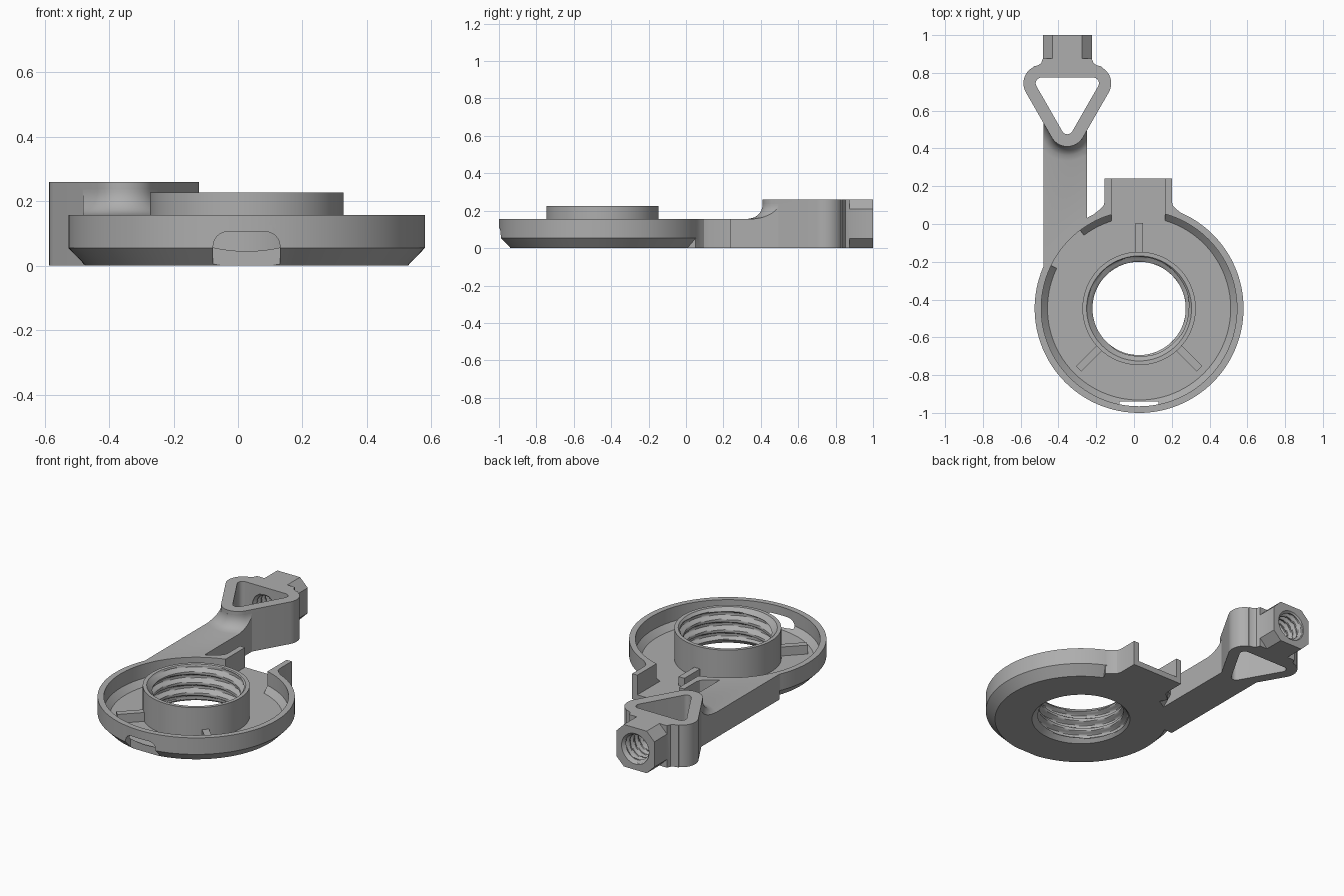
import bpy, bmesh
from math import cos, sin, tau, pi, sqrt, radians

if "Cube" in bpy.data.objects:
    bpy.data.objects.remove(bpy.data.objects["Cube"])

grey = bpy.data.materials.new("matte grey")
grey.use_nodes = True
colour = (0.42, 0.42, 0.42, 1)
grey.diffuse_color = colour
grey.node_tree.nodes["Principled BSDF"].inputs["Base Color"].default_value = colour

DISH = (0.027, -0.447)
HEAD_X = -0.353
FLOOR, RIM, TOP = 0.035, 0.157, 0.26


def loft(name, rings):
    """Closed solid through rings that have equal point counts."""
    bm = bmesh.new()
    loops = [[bm.verts.new(p) for p in ring] for ring in rings]
    n = len(loops[0])
    for a, b in zip(loops, loops[1:]):
        for i in range(n):
            j = (i + 1) % n
            bm.faces.new((a[i], a[j], b[j], b[i]))
    bm.faces.new(loops[0][::-1])
    bm.faces.new(loops[-1])
    bmesh.ops.recalc_face_normals(bm, faces=bm.faces)
    mesh = bpy.data.meshes.new(name)
    bm.to_mesh(mesh)
    bm.free()
    mesh.materials.append(grey)
    ob = bpy.data.objects.new(name, mesh)
    bpy.context.collection.objects.link(ob)
    return ob


def prism(name, points, z0, z1):
    return loft(name, [[(x, y, z) for x, y in points] for z in (z0, z1)])


def box(name, x0, x1, y0, y1, z0, z1):
    return prism(name, [(x0, y0), (x1, y0), (x1, y1), (x0, y1)], z0, z1)


def arc(cx, cy, r, start, end, n):
    step = radians(end - start) / n
    return [(cx + r * cos(radians(start) + i * step),
             cy + r * sin(radians(start) + i * step)) for i in range(n + 1)]


def lathe(name, profile, n=128):
    """Turned solid about the dish axis from (radius, z) pairs."""
    return loft(name, [[(x, y, z) for x, y in arc(*DISH, r, 0, 360, n)[:-1]]
                       for r, z in profile])


def thread(name, crest, depth, pitch, start, end, flare, place, steps, n=72):
    """Cutter for a threaded bore; flare(t) gives the least radius at t."""
    rings = []
    for k in range(steps + 1):
        t = start + (end - start) * k / steps
        ring = []
        for i in range(n):
            a = tau * i / n
            wave = max(-1, min(1, 1.5 * cos(tau * t / pitch - a)))
            r = max(crest + depth * (0.5 + 0.5 * wave), flare(t))
            ring.append(place(r * cos(a), r * sin(a), t))
        rings.append(ring)
    ob = loft(name, rings)
    bm = bmesh.new()
    bm.from_mesh(ob.data)
    bmesh.ops.triangulate(bm, faces=[f for f in bm.faces if len(f.verts) == 4])
    bm.to_mesh(ob.data)
    bm.free()
    return ob


def combine(target, operation, *tools):
    for tool in tools:
        mod = target.modifiers.new("join", "BOOLEAN")
        mod.operation, mod.solver, mod.object = operation, "EXACT", tool
        bpy.context.view_layer.update()
        graph = bpy.context.evaluated_depsgraph_get()
        mesh = bpy.data.meshes.new_from_object(target.evaluated_get(graph))
        target.modifiers.clear()
        target.data = mesh
        bpy.data.objects.remove(tool)


def rounded_triangle(r):
    """Triangle pointing to the front, with corners of radius r."""
    return (arc(HEAD_X + 0.1375, 0.745, r, -30, 90, 12)
            + arc(HEAD_X - 0.1375, 0.745, r, 90, 210, 12)
            + arc(HEAD_X, 0.505, r, 210, 330, 16))


# Dish with chamfered underside, arm, and back neck with filleted roots
body = lathe("bracket_body", [(0.5, 0), (0.553, 0.055), (0.553, RIM)])
neck_side = [(0.2, 0.24), (0.2, 0.12), (0.207, 0.095), (0.225, 0.078), (0.26, 0.05)]
neck = [(x - 0.0225, y) for x, y in neck_side]
neck = neck + [(0.2, -0.02)]
outline = [(0.0225 + x, y) for x, y in neck] + [(0.0225 - x, y) for x, y in reversed(neck)]
combine(body, "UNION",
        prism("neck", outline, 0, RIM),
        box("arm", -0.48, -0.25, -0.23, 0.55, 0, RIM))

# Hollow of the dish, straight wall beside the arm, neck channel, front notch
notch = [(-0.077, -0.05)] + [(0.13, -0.05)] + arc(0.085, 0.06, 0.045, 0, 90, 8) \
    + arc(-0.032, 0.06, 0.045, 90, 180, 8)
combine(body, "DIFFERENCE",
        lathe("hollow", [(0.485, FLOOR), (0.518, 0.07), (0.518, 0.4)]),
        prism("arm_pocket", [DISH] + arc(*DISH, 0.518, 127, 154, 12), FLOOR, 0.4),
        box("neck_channel", -0.12, 0.165, -0.1, 0.3, FLOOR, 0.4),
        loft("front_notch", [[(x, y, z) for x, z in notch] for y in (-1.1, -0.941)]))

# Hub and its three ribs
combine(body, "UNION", lathe("hub", [(0.3, 0.01), (0.3, 0.226)]))
for angle in (90, 225, 315):
    c, s = cos(radians(angle)), sin(radians(angle))
    corners = [(0.285, -0.02), (0.452, -0.02), (0.452, 0.02), (0.285, 0.02)]
    combine(body, "UNION", prism("rib", [
        (DISH[0] + u * c - v * s, DISH[1] + u * s + v * c) for u, v in corners], 0.02, 0.09))

# Triangular head with a curved rise from the arm and a flare to the socket
R = 0.08
rise = []
for k in range(11):
    h = R * k / 10
    spread = R - sqrt(R * R - (R - h) ** 2)
    rise.append([(x, y, RIM - 0.001 + h) for x, y in rounded_triangle(0.0951 + spread)])
fillet = loft("arm_rise", rise)
combine(fillet, "INTERSECT", box("arm_width", -0.48, -0.25, 0.2, 0.56, 0, TOP))
half = [(0.18, 0.75), (0.18, 0.834), (0.155, 0.84), (0.138, 0.852), (0.13, 0.875)]
flare = [(HEAD_X + x, y) for x, y in half] + [(HEAD_X - x, y) for x, y in reversed(half)]
w, b = 0.13, 0.052
octagon = [(w, w - b), (w - b, w), (b - w, w), (-w, w - b),
           (-w, b - w), (b - w, -w), (w - b, -w), (w, b - w)]
combine(body, "UNION",
        fillet,
        prism("head", rounded_triangle(0.095), 0, TOP),
        prism("flare", flare, 0, TOP),
        loft("socket", [[(HEAD_X + x, y, w + z) for x, z in octagon] for y in (0.79, 1)]))

# Openings: triangular window, threaded hub bore, threaded socket bore
combine(body, "DIFFERENCE",
        prism("window", rounded_triangle(0.03), -0.1, 0.4),
        thread("hub_bore", 0.247, 0.028, 0.065, -0.01, 0.236,
               lambda t: max(0.285 - t, 0.278 - (0.226 - t)),
               lambda x, y, t: (DISH[0] + x, DISH[1] + y, t), 48),
        thread("socket_bore", 0.075, 0.016, 0.042, 0.74, 1.01,
               lambda t: 0.094 - (1 - t),
               lambda x, y, t: (HEAD_X + x, t, w + y), 56, 48))

# Smooth the curved walls and keep the edges crisp
bpy.ops.object.select_all(action="DESELECT")
body.select_set(True)
bpy.context.view_layer.objects.active = body
bpy.ops.object.shade_smooth_by_angle(angle=radians(28))
